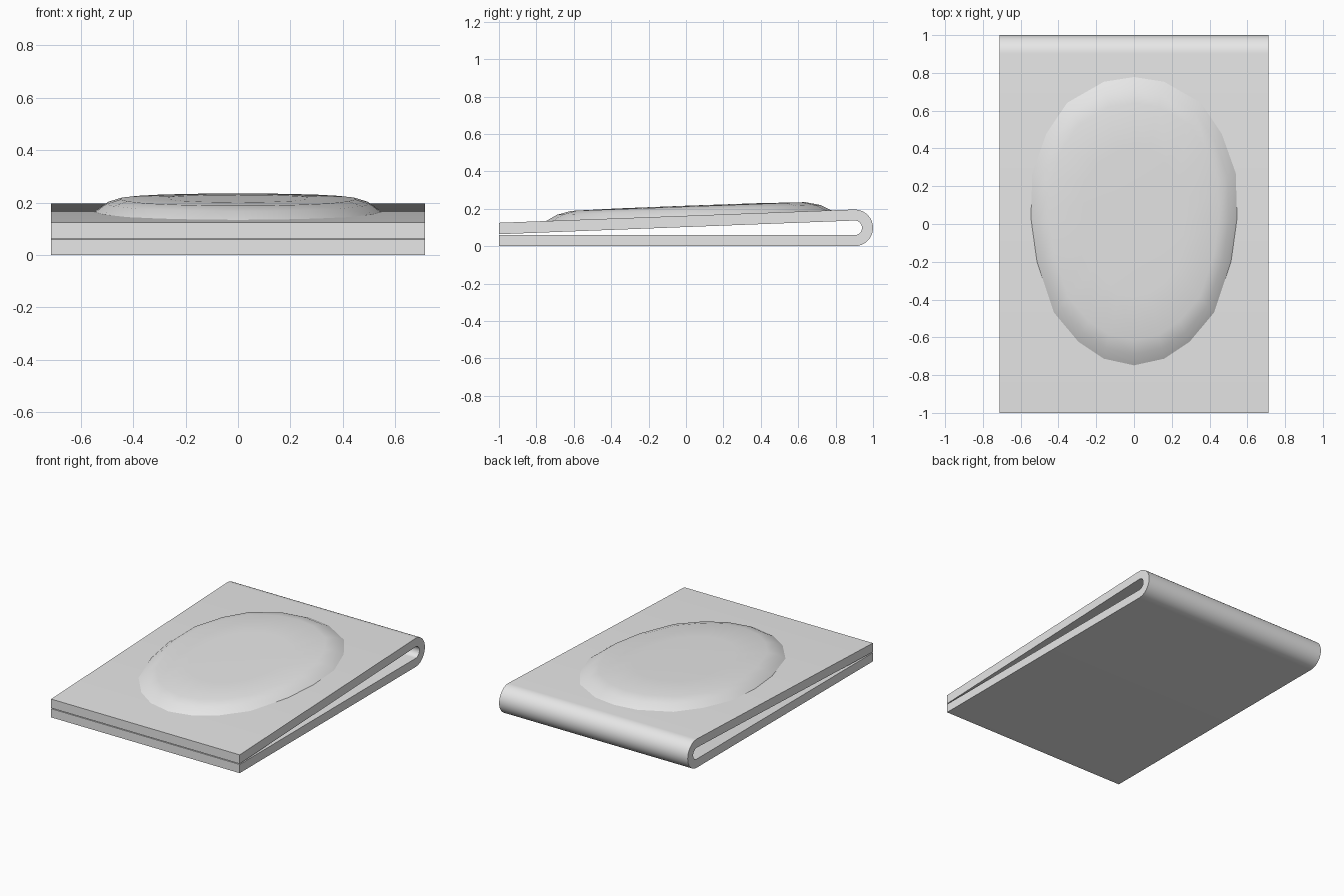
import bpy, bmesh, math

cube = bpy.data.objects.get("Cube")
if cube:
    bpy.data.objects.remove(cube, do_unlink=True)

grey = bpy.data.materials.new("light grey")
grey.use_nodes = True
colour = (0.8, 0.8, 0.8, 1)
grey.diffuse_color = colour
grey.node_tree.nodes["Principled BSDF"].inputs["Base Color"].default_value = colour

HALF_WIDTH = 0.713
FOLD_Y, FOLD_Z, FOLD_R, INNER_R = 0.902, 0.098, 0.098, 0.039
FRONT_TOP = 0.125


def make_object(name, bm, angle):
    bmesh.ops.recalc_face_normals(bm, faces=bm.faces)
    mesh = bpy.data.meshes.new(name)
    bm.to_mesh(mesh)
    bm.free()
    mesh.materials.append(grey)
    obj = bpy.data.objects.new(name, mesh)
    bpy.context.collection.objects.link(obj)
    bpy.ops.object.select_all(action='DESELECT')
    obj.select_set(True)
    bpy.context.view_layer.objects.active = obj
    bpy.ops.object.shade_smooth_by_angle(angle=math.radians(angle))
    return obj


def arc(radius, steps=16):
    """Half circle round the fold, from bottom to top."""
    angles = [math.pi * (i / steps - 0.5) for i in range(steps + 1)]
    return [(FOLD_Y + radius * math.cos(a), FOLD_Z + radius * math.sin(a)) for a in angles]


def sheet_top(y):
    return FRONT_TOP + (y + 1) * (FOLD_Z + FOLD_R - FRONT_TOP) / (FOLD_Y + 1)


# Folded sheet: side profile extruded across the width
profile = [(-1, 0)] + arc(FOLD_R) + [(-1, FRONT_TOP), (-1, 0.064)]
profile += arc(INNER_R)[::-1] + [(-1, 0.059)]
bm = bmesh.new()
face = bm.faces.new([bm.verts.new((-HALF_WIDTH, y, z)) for y, z in profile])
side = bmesh.ops.extrude_face_region(bm, geom=[face])
moved = [v for v in side["geom"] if isinstance(v, bmesh.types.BMVert)]
bmesh.ops.translate(bm, verts=moved, vec=(2 * HALF_WIDTH, 0, 0))
make_object("folded_sheet", bm, 30)

# Raised oval pad: mirrored outline, stepped inwards in rings
half = [(0, 0.78), (0.16, 0.755), (0.355, 0.643), (0.465, 0.48), (0.54, 0.27),
        (0.547, 0.03), (0.515, -0.2), (0.425, -0.47), (0.295, -0.625),
        (0.16, -0.715), (0, -0.75)]
outline = half + [(-x, y) for x, y in half[-2:0:-1]]
rings = [(1, -0.001), (0.92, 0.031), (0.82, 0.049), (0.5, 0.053)]
bm = bmesh.new()
loops = [[bm.verts.new((x * s, y * s, sheet_top(y * s) + h)) for x, y in outline]
         for s, h in rings]
count = len(outline)
for low, high in zip(loops, loops[1:]):
    for i in range(count):
        j = (i + 1) % count
        bm.faces.new((low[i], low[j], high[j], high[i]))
centre = bm.verts.new((0, 0, sheet_top(0) + 0.054))
for i in range(count):
    bm.faces.new((loops[-1][i], loops[-1][(i + 1) % count], centre))
make_object("oval_pad", bm, 60)
